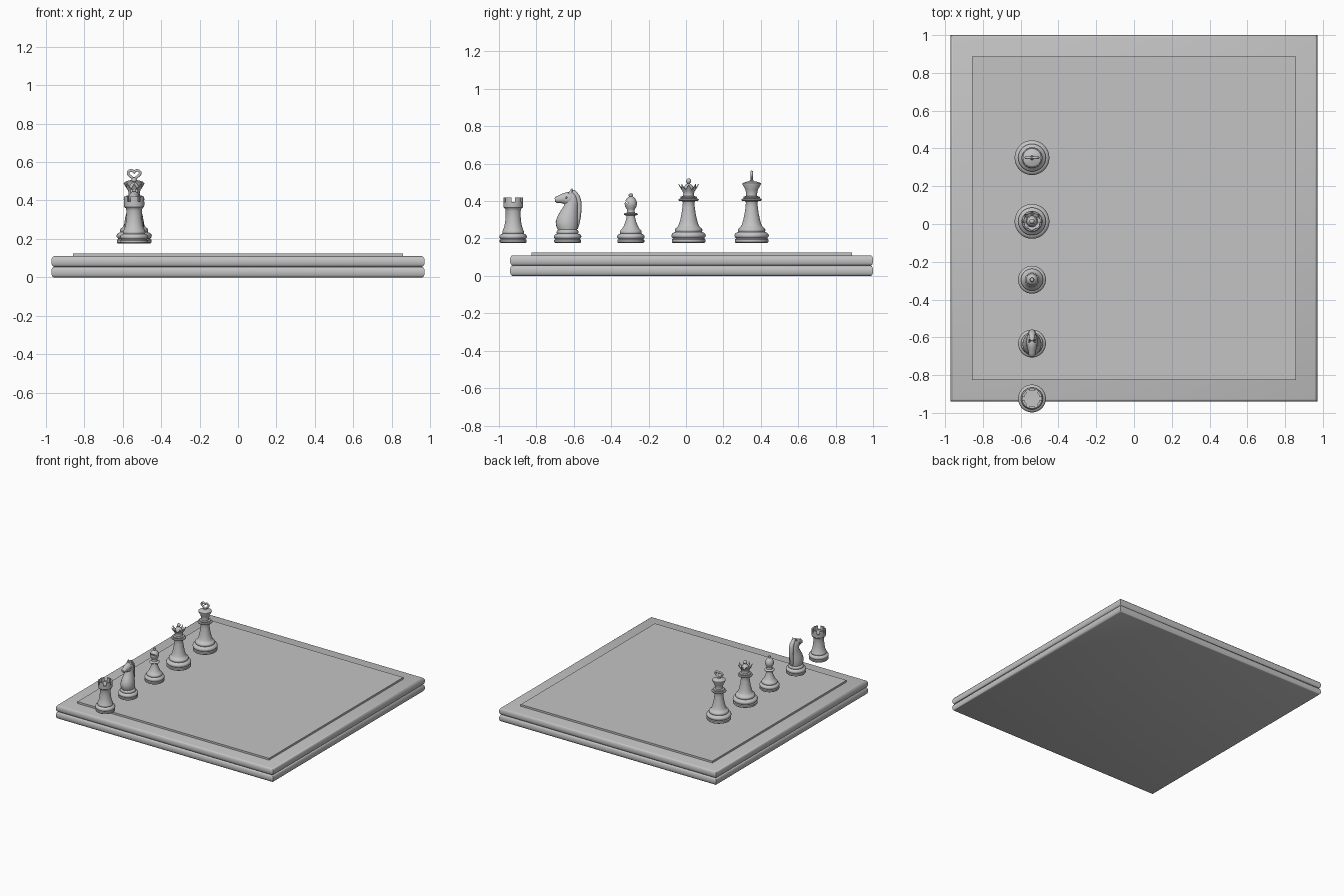
import bpy, bmesh, math
from math import sin, cos, pi, radians

grey = bpy.data.materials.new("plain_grey")
grey.diffuse_color = (0.55, 0.55, 0.55, 1)
PX, PZ = -0.54, 0.177          # shared x and base height of the pieces


def finish(name, bm, loc=(0, 0, 0), smooth=True, cutters=()):
    bmesh.ops.remove_doubles(bm, verts=bm.verts, dist=1e-5)
    bmesh.ops.recalc_face_normals(bm, faces=bm.faces)
    me = bpy.data.meshes.new(name)
    bm.to_mesh(me)
    bm.free()
    ob = bpy.data.objects.new(name, me)
    ob.location = loc
    bpy.context.collection.objects.link(ob)
    me.materials.append(grey)
    bpy.ops.object.select_all(action='DESELECT')
    bpy.context.view_layer.objects.active = ob
    ob.select_set(True)
    bpy.context.view_layer.update()
    for c in cutters:
        m = ob.modifiers.new("cut", 'BOOLEAN')
        m.operation, m.solver, m.object = 'DIFFERENCE', 'EXACT', c
        bpy.ops.object.modifier_apply(modifier=m.name)
        bpy.data.objects.remove(c)
    if smooth:
        bpy.ops.object.shade_smooth_by_angle(angle=radians(38))
    return ob


def bridge(bm, rings):
    for a, b in zip(rings, rings[1:]):
        n = len(a)
        for i in range(n):
            j = (i + 1) % n
            bm.faces.new((a[i], a[j], b[j], b[i]))


def lathe(name, profile, y, cutters=(), points=0, n=48):
    """Turn a (radius, z) profile; points > 0 cuts a pointed rim."""
    bm = bmesh.new()
    rings = []
    for r, z in profile:
        ring = []
        for i in range(n):
            a = 2 * pi * i / n
            dip = abs(sin(points * a / 2)) if points and z > 0.3 else 0
            rr = r - 0.012 * dip
            ring.append(bm.verts.new((rr * cos(a), rr * sin(a), z - 0.027 * dip)))
        rings.append(ring)
    bridge(bm, rings)
    return finish(name, bm, (PX, y, PZ), cutters=cutters)


def loft(name, sections, y, x=0, n=20):
    """Ellipses (y, z, half depth, half width, tilt in degrees) joined along a path."""
    bm = bmesh.new()
    rings = []
    for cy, cz, d, w, t in sections:
        t = radians(t)
        rings.append([bm.verts.new((w * sin(2 * pi * i / n),
                                    cy + d * cos(2 * pi * i / n) * cos(t),
                                    cz + d * cos(2 * pi * i / n) * sin(t))) for i in range(n)])
    bridge(bm, rings)
    bm.faces.new(rings[0])
    bm.faces.new(rings[-1])
    return finish(name, bm, (PX + x, y, PZ))


def box_cutter(size, loc, rot=(0, 0, 0)):
    bpy.ops.mesh.primitive_cube_add(size=1, location=loc, rotation=rot)
    ob = bpy.context.object
    ob.scale = size
    ob.hide_render = True
    return ob


def slab(name, profile, cy):
    """Stack of square loops given as (half size, z)."""
    bm = bmesh.new()
    rings = [[bm.verts.new((sx * h, sy * h, z)) for sx, sy in
              ((-1, -1), (1, -1), (1, 1), (-1, 1))] for h, z in profile]
    bridge(bm, rings)
    bm.faces.new(rings[0])
    bm.faces.new(rings[-1])
    return finish(name, bm, (0, cy, 0))


# board with two rounded mouldings round its edge, and a raised playing panel
edge = [(0.957 + 0.014 * sin(pi * i / 8), z0 + 0.055 * (1 - cos(pi * i / 8)) / 2)
        for z0 in (0, 0.055) for i in range(9)]
edge.pop(9)
slab("board", edge, 0.03)
slab("playing_panel", [(0.857, 0.105), (0.857, 0.125)], 0.03)

# shared turned foot, scaled for the small and large pieces
FOOT = [(0, 0), (0.085, 0), (0.09, 0.005), (0.09, 0.018), (0.084, 0.022), (0.084, 0.026),
        (0.09, 0.031), (0.092, 0.039), (0.089, 0.048), (0.08, 0.055), (0.07, 0.058),
        (0.073, 0.064), (0.073, 0.072), (0.068, 0.079)]
SMALL = [(r * 0.8, z * 0.85) for r, z in FOOT]
STEM = [(0.06, 0.083), (0.052, 0.098), (0.045, 0.122), (0.038, 0.155), (0.033, 0.19), (0.031, 0.215),
        (0.034, 0.222), (0.052, 0.225), (0.055, 0.23), (0.052, 0.235), (0.042, 0.237),
        (0.045, 0.242), (0.042, 0.247), (0.03, 0.25)]

# king: flared cup, domed cap and heart-shaped finial
KY = 0.351
lathe("king", FOOT + STEM + [(0.029, 0.262), (0.034, 0.285), (0.049, 0.312), (0.049, 0.319),
      (0.044, 0.321), (0.03, 0.326), (0.012, 0.33), (0.009, 0.336), (0, 0.337)], KY)
cu = bpy.data.curves.new("king_finial", 'CURVE')
cu.dimensions = '3D'
cu.bevel_depth = 0.007
cu.bevel_resolution = 3
sp = cu.splines.new('POLY')
N = 48
sp.points.add(N - 1)
for i, p in enumerate(sp.points):
    t = 2 * pi * i / N
    p.co = (0.032 * sin(t) ** 3, 0,
            0.359 + 0.0017 * (13 * cos(t) - 5 * cos(2 * t) - 2 * cos(3 * t) - cos(4 * t)), 1)
sp.use_cyclic_u = True
fin = bpy.data.objects.new("king_finial", cu)
fin.location = (PX, KY, PZ)
bpy.context.collection.objects.link(fin)
cu.materials.append(grey)
bpy.ops.object.select_all(action='DESELECT')
bpy.context.view_layer.objects.active = fin
fin.select_set(True)
bpy.ops.object.convert(target='MESH')
bpy.ops.object.shade_smooth_by_angle(angle=radians(40))

# queen: pointed open crown with a ball in the middle
QY = 0.014
lathe("queen", FOOT + STEM + [(0.028, 0.262), (0.033, 0.277), (0.055, 0.314), (0.051, 0.314),
      (0.03, 0.283), (0.027, 0.295), (0.018, 0.298), (0, 0.299)], QY, points=8)
lathe("queen_ball", [(0.028, 0.28), (0.026, 0.297), (0.018, 0.309), (0.007, 0.316)] +
      [(0.014 * sin(radians(a)), 0.33 - 0.014 * cos(radians(a))) for a in range(30, 181, 25)], QY)

# bishop: egg-shaped head with a slanted slit at the front and a small ball
BY = -0.295
slit = box_cutter((0.1, 0.04, 0.006), (PX, BY - 0.03, PZ + 0.222), (radians(-40), 0, 0))
lathe("bishop", SMALL + [(0.047, 0.074), (0.038, 0.09), (0.028, 0.115), (0.022, 0.14),
      (0.022, 0.146), (0.035, 0.148), (0.038, 0.153), (0.034, 0.158), (0.022, 0.161),
      (0.019, 0.172), (0.022, 0.18), (0.03, 0.193), (0.033, 0.208), (0.031, 0.222),
      (0.024, 0.236), (0.014, 0.245), (0.008, 0.247), (0.011, 0.251), (0.012, 0.256),
      (0.009, 0.262), (0, 0.265)], BY, cutters=[slit])

# rook: hollow top with six notches
RY = -0.924
notches = [box_cutter((0.2, 0.017, 0.06), (PX, RY, PZ + 0.247), (0, 0, radians(a)))
           for a in (0, 60, 120)]
lathe("rook", SMALL + [(0.053, 0.073), (0.048, 0.085), (0.043, 0.11), (0.04, 0.14),
      (0.04, 0.17), (0.043, 0.182), (0.052, 0.19), (0.053, 0.2), (0.053, 0.243),
      (0.041, 0.243), (0.041, 0.212), (0, 0.212)], RY, cutters=notches)

# knight: foot, arched neck, head, mane and ears, facing the front
NY = -0.633
lathe("knight_foot", SMALL + [(0.045, 0.073), (0, 0.074)], NY)
loft("knight_neck", [(0, 0.066, 0.05, 0.046, 0), (-0.003, 0.085, 0.057, 0.05, 0),
     (-0.004, 0.112, 0.06, 0.05, 0), (0, 0.14, 0.055, 0.045, 0), (0.008, 0.168, 0.047, 0.038, 0),
     (0.017, 0.195, 0.038, 0.032, 0), (0.02, 0.225, 0.037, 0.029, 0),
     (0.018, 0.252, 0.031, 0.024, 0), (0.018, 0.268, 0.018, 0.014, 0)], NY)
loft("knight_head", [(0.035, 0.233, 0.024, 0.018, 80), (0.018, 0.234, 0.037, 0.029, 85),
     (-0.005, 0.235, 0.036, 0.029, 90), (-0.025, 0.236, 0.027, 0.024, 95),
     (-0.045, 0.233, 0.02, 0.019, 100), (-0.06, 0.23, 0.018, 0.018, 100),
     (-0.068, 0.229, 0.01, 0.011, 100)], NY)
loft("knight_mane", [(0.014, 0.277, 0.007, 0.008, 80), (0.034, 0.269, 0.013, 0.015, 60),
     (0.052, 0.247, 0.014, 0.018, 30), (0.061, 0.215, 0.014, 0.018, 10),
     (0.062, 0.175, 0.013, 0.018, 0), (0.058, 0.135, 0.012, 0.017, -8),
     (0.052, 0.1, 0.011, 0.014, -8), (0.048, 0.074, 0.006, 0.008, -8)], NY)
for side, sx in (("left", -1), ("right", 1)):
    loft("knight_ear_" + side, [(0.012, 0.255, 0.011, 0.008, 0), (0.016, 0.272, 0.009, 0.007, 0),
         (0.024, 0.29, 0.001, 0.001, 0)], NY, x=sx * 0.013, n=10)
    loft("knight_eye_" + side, [(-0.012, 0.24, 0.003, 0.005, 90), (-0.007, 0.242, 0.007, 0.006, 90),
         (-0.001, 0.243, 0.003, 0.005, 90)], NY, x=sx * 0.026, n=10)
